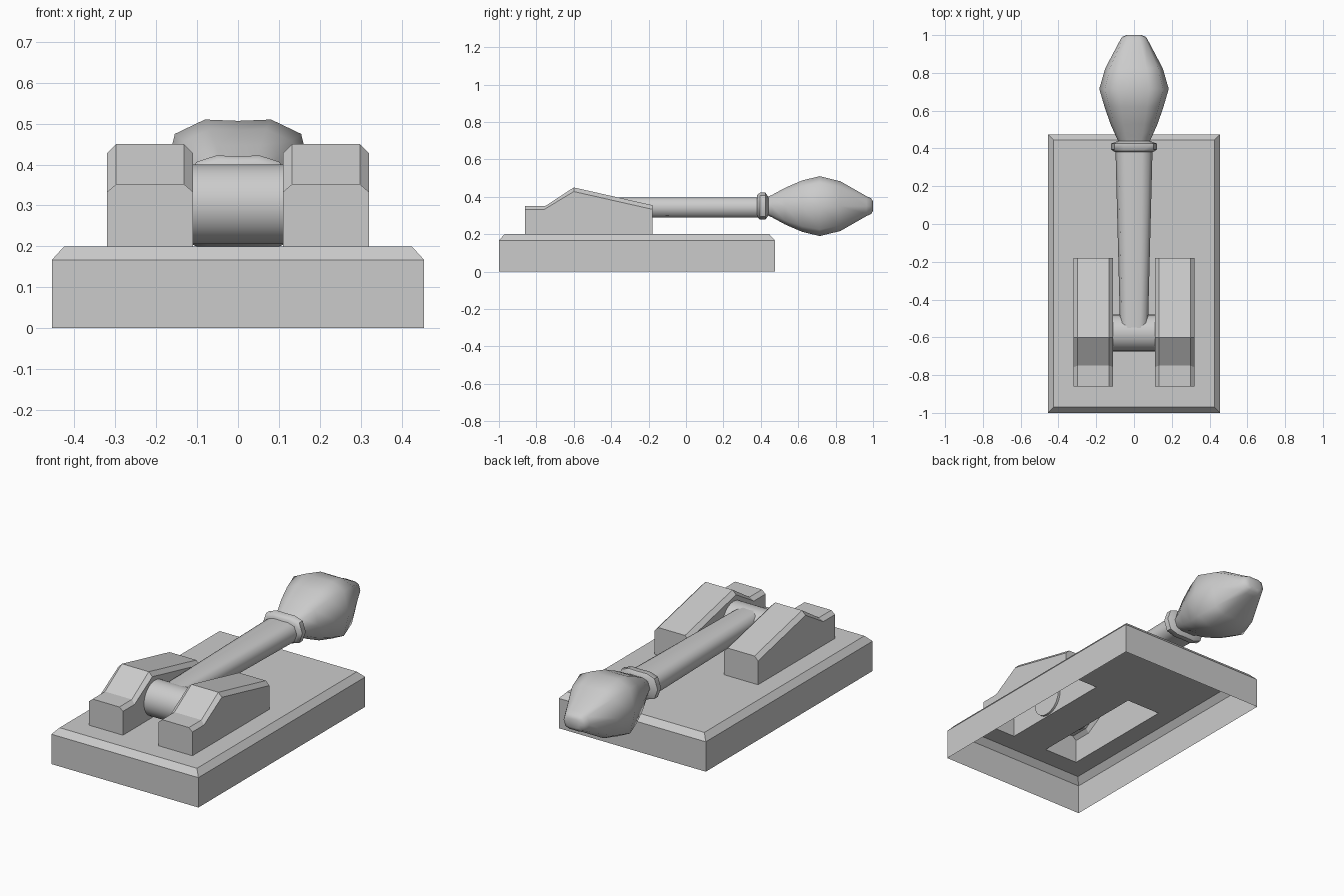
import bpy, bmesh, math

if "Cube" in bpy.data.objects:
    bpy.data.objects.remove(bpy.data.objects["Cube"])


def finish(name, bm, smooth=False, angle=40, center=None):
    me = bpy.data.meshes.new(name)
    bm.to_mesh(me)
    bm.free()
    ob = bpy.data.objects.new(name, me)
    bpy.context.collection.objects.link(ob)
    if smooth:
        bpy.ops.object.select_all(action='DESELECT')
        ob.select_set(True)
        bpy.context.view_layer.objects.active = ob
        bpy.ops.object.shade_smooth_by_angle(angle=math.radians(angle))
    return ob


# Base: top plate with openings under the brackets, chamfered rim, open underside
TX, TY0, TY1 = 0.425, -0.97, 0.445
xs = [-TX, -0.32, -0.11, 0.11, 0.32, TX]
ys = [TY0, -0.86, -0.18, TY1]
bm = bmesh.new()
grid = [[bm.verts.new((x, y, 0.2)) for x in xs] for y in ys]
for j in range(3):
    for i in range(5):
        if j == 1 and i in (1, 3):
            continue
        bm.faces.new((grid[j][i], grid[j][i + 1], grid[j + 1][i + 1], grid[j + 1][i]))


def on_rim(v):
    return (abs(abs(v.co.x) - TX) < 1e-4 or abs(v.co.y - TY0) < 1e-4
            or abs(v.co.y - TY1) < 1e-4)


rim = [e for e in bm.edges if e.is_boundary and all(on_rim(v) for v in e.verts)]
for z, grow in ((0.167, 0.03), (0.0, 0.0)):
    geom = bmesh.ops.extrude_edge_only(bm, edges=rim)['geom']
    rim = [g for g in geom if isinstance(g, bmesh.types.BMEdge)]
    for v in [g for g in geom if isinstance(g, bmesh.types.BMVert)]:
        x, y = v.co.x, v.co.y
        if grow and abs(abs(x) - TX) < 1e-4:
            v.co.x += math.copysign(grow, x)
        if grow and abs(y - TY0) < 1e-4:
            v.co.y -= grow
        if grow and abs(y - TY1) < 1e-4:
            v.co.y += grow
        v.co.z = z
bmesh.ops.recalc_face_normals(bm, faces=bm.faces[:])
bm.faces.ensure_lookup_table()
if bm.faces[0].normal.z < 0:
    bmesh.ops.reverse_faces(bm, faces=bm.faces[:])
finish("base_plate", bm)

# Brackets: chamfered sloping profile, open below, mirrored to both sides
low = [(-0.86, 0.2), (-0.86, 0.333), (-0.757, 0.333), (-0.6, 0.428), (-0.18, 0.333), (-0.18, 0.2)]
top = [(-0.86, 0.352), (-0.75, 0.352), (-0.6, 0.45), (-0.18, 0.355)]
bm = bmesh.new()
sections = [[bm.verts.new((x, y, z)) for y, z in pts]
            for x, pts in ((0.11, low), (0.132, top), (0.298, top), (0.32, low))]
a, b, c, d = sections
bm.faces.new(a)
bm.faces.new(d[::-1])
for s, t in ((a[1:5], b), (b, c), (c, d[1:5])):
    for i in range(3):
        bm.faces.new((s[i], s[i + 1], t[i + 1], t[i]))
bm.faces.new((a[0], a[1], b[0], c[0], d[1], d[0]))
bm.faces.new((a[5], a[4], b[3], c[3], d[4], d[5]))
bmesh.ops.recalc_face_normals(bm, faces=bm.faces[:])
bracket = finish("brackets", bm)
bracket.modifiers.new("mirror", 'MIRROR').use_axis[0] = True

# Pivot barrel between the brackets
bpy.ops.mesh.primitive_cylinder_add(vertices=32, radius=0.097, depth=0.245,
                                    location=(0, -0.577, 0.303),
                                    rotation=(0, math.pi / 2, 0))
bpy.context.object.name = "pivot_barrel"
bpy.ops.object.shade_smooth_by_angle(angle=math.radians(40))

# Twelve-sided flattened cross-section shared by the lever parts
quarter = [(0, 0.98), (0.44, 1.0), (0.84, 0.78)]
half = quarter + [(1, 0)] + [(x, -z) for x, z in quarter[::-1]]
outline = half + [(-x, z) for x, z in half[-2:0:-1]]


def lever_part(name, rings, zc, angle):
    bm = bmesh.new()
    loops = [[bm.verts.new((px * rx, y, zc + pz * rz)) for px, pz in outline]
             for y, rx, rz in rings]
    n = len(outline)
    for s, t in zip(loops, loops[1:]):
        for i in range(n):
            bm.faces.new((s[i], s[(i + 1) % n], t[(i + 1) % n], t[i]))
    bm.faces.new(loops[0])
    bm.faces.new(loops[-1][::-1])
    bmesh.ops.recalc_face_normals(bm, faces=bm.faces[:])
    return finish(name, bm, True, angle)


# Shaft, collar and bulb grip, each ring is (y, half width, half height)
lever_part("lever_shaft", [(-0.577, 0.073, 0.053), (0.39, 0.098, 0.054)], 0.343, 60)
lever_part("lever_collar", [(0.38, 0.1, 0.058), (0.395, 0.122, 0.072),
                            (0.425, 0.122, 0.072), (0.44, 0.085, 0.05)], 0.35, 50)
lever_part("lever_grip", [(0.42, 0.075, 0.042), (0.46, 0.094, 0.06), (0.53, 0.125, 0.098),
                          (0.62, 0.156, 0.137), (0.715, 0.184, 0.16), (0.825, 0.152, 0.133),
                          (0.965, 0.078, 0.053), (0.99, 0.064, 0.042), (1.0, 0.04, 0.025)],
           0.35, 60)
